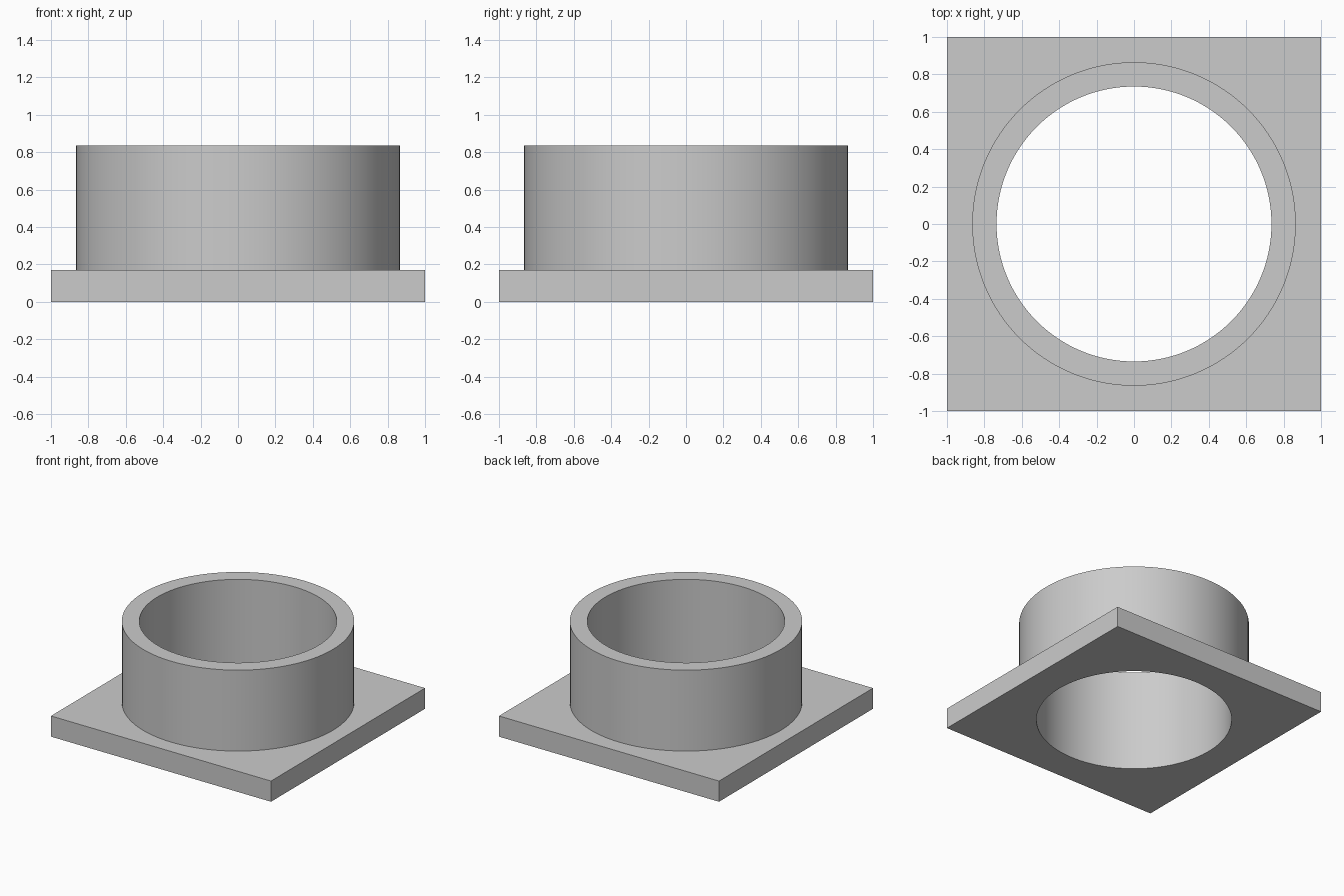
import bpy
import bmesh
import math

cube = bpy.data.objects.get("Cube")
if cube:
    bpy.data.objects.remove(cube, do_unlink=True)

SEGMENTS = 128
HALF = 1.0
PLATE_TOP = 0.17
TOP = 0.835
OUTER = 0.865
BORE = 0.735

grey = bpy.data.materials.new("plain grey")
grey.use_nodes = True
colour = (0.6, 0.6, 0.6, 1)
grey.diffuse_color = colour
grey.node_tree.nodes["Principled BSDF"].inputs["Base Color"].default_value = colour

bm = bmesh.new()


def ring(z, radius=None):
    """Circle of the given radius, or the square plate outline without one."""
    verts = []
    for i in range(SEGMENTS):
        a = 2 * math.pi * i / SEGMENTS
        c, s = math.cos(a), math.sin(a)
        r = radius or HALF / max(abs(c), abs(s))
        verts.append(bm.verts.new((r * c, r * s, z)))
    return verts


# Square flange, round collar and through bore as one closed loop of rings
rings = [ring(0, BORE), ring(0), ring(PLATE_TOP), ring(PLATE_TOP, OUTER),
         ring(TOP, OUTER), ring(TOP, BORE)]
for lower, upper in zip(rings, rings[1:] + rings[:1]):
    for i in range(SEGMENTS):
        j = (i + 1) % SEGMENTS
        bm.faces.new((lower[i], lower[j], upper[j], upper[i]))
bmesh.ops.recalc_face_normals(bm, faces=bm.faces)

mesh = bpy.data.meshes.new("flanged_collar")
bm.to_mesh(mesh)
bm.free()
mesh.materials.append(grey)
collar = bpy.data.objects.new("flanged_collar", mesh)
bpy.context.collection.objects.link(collar)

# Smooth round walls, sharp rims and plate edges
bpy.ops.object.select_all(action="DESELECT")
collar.select_set(True)
bpy.context.view_layer.objects.active = collar
bpy.ops.object.shade_smooth_by_angle(angle=math.radians(30))
